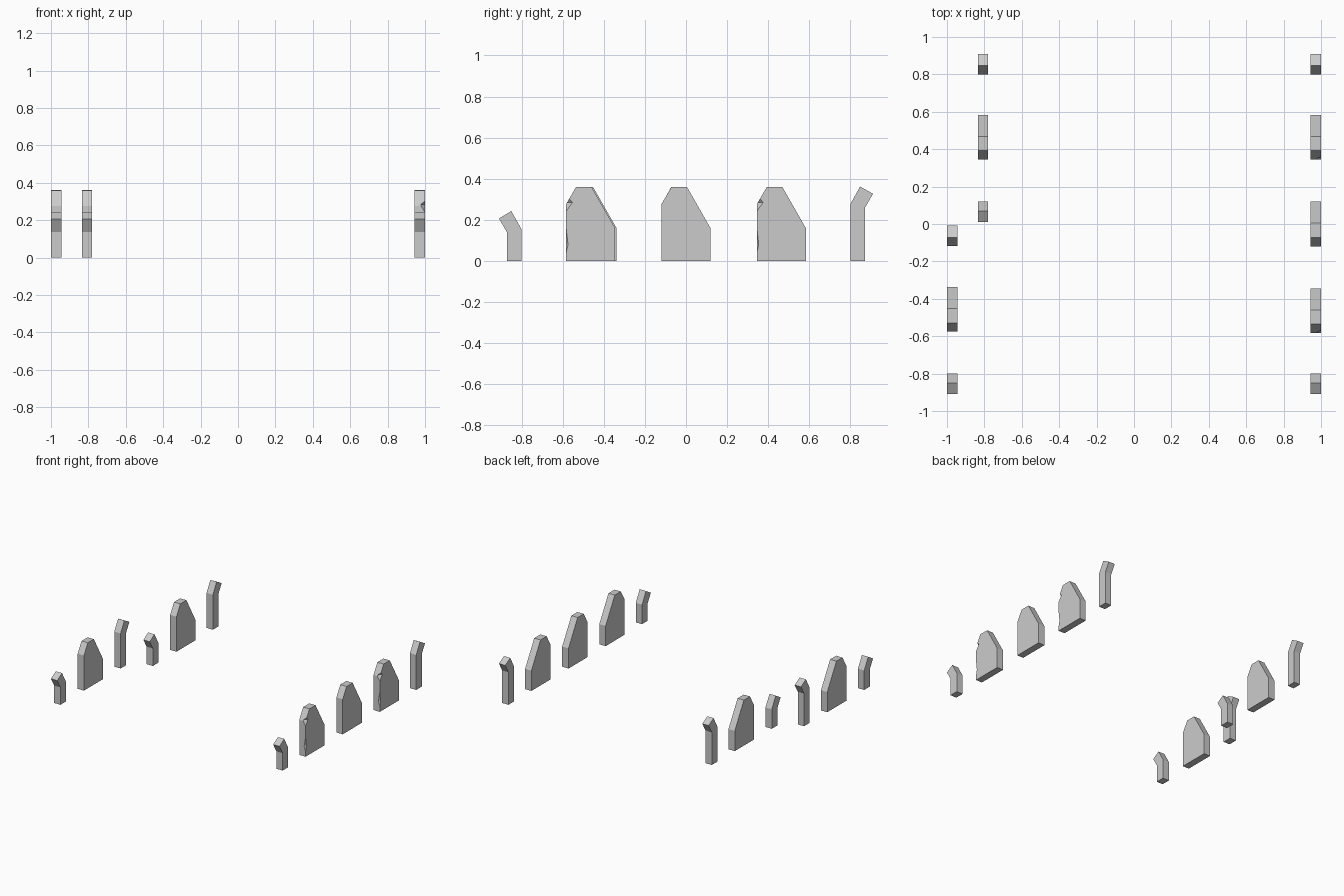
import bpy, bmesh

if "Cube" in bpy.data.objects:
    bpy.data.objects.remove(bpy.data.objects["Cube"])

T = 0.055  # board thickness

# side profiles as (y, z), relative to each board's own centre line
SLAB = [(-0.119, 0), (0.119, 0), (0.119, 0.16), (0.005, 0.36), (-0.071, 0.36), (-0.119, 0.277)]
SHORT = [(-0.87, 0), (-0.80, 0), (-0.80, 0.154), (-0.85, 0.243), (-0.91, 0.207), (-0.87, 0.138)]
TALL = [(0.80, 0), (0.87, 0), (0.87, 0.258), (0.91, 0.327), (0.847, 0.362), (0.80, 0.277)]


def board(name, profile, x0, dy):
    bm = bmesh.new()
    face = bm.faces.new([bm.verts.new((x0, y + dy, z)) for y, z in profile])
    ext = bmesh.ops.extrude_face_region(bm, geom=[face])
    verts = [v for v in ext["geom"] if isinstance(v, bmesh.types.BMVert)]
    bmesh.ops.translate(bm, vec=(T, 0, 0), verts=verts)
    bmesh.ops.recalc_face_normals(bm, faces=bm.faces)
    return finish(name, bm)


def finish(name, bm):
    me = bpy.data.meshes.new(name)
    bm.to_mesh(me)
    bm.free()
    ob = bpy.data.objects.new(name, me)
    bpy.context.collection.objects.link(ob)
    return ob


def chip(ob, y, z0, zm, z1, width, depth):
    # small wedge broken out of the outer front edge
    bm = bmesh.new()
    x = 1.004
    for p in [(x, y - 0.004, z0), (x, y - 0.004, z1), (x - width, y - 0.004, zm),
              (x, y + depth, zm), (x + 0.02, y - 0.02, zm)]:
        bm.verts.new(p)
    bmesh.ops.convex_hull(bm, input=bm.verts)
    bmesh.ops.recalc_face_normals(bm, faces=bm.faces)
    cutter = finish("chip_cutter", bm)
    cutter.hide_render = True
    cutter.hide_set(True)
    mod = ob.modifiers.new("chip", 'BOOLEAN')
    mod.operation = 'DIFFERENCE'
    mod.solver = 'EXACT'
    mod.object = cutter


XR, XL, XI = 1 - T, -1.0, -0.835

# right row: three slabs between two bent end posts
for i, y in enumerate((-0.464, 0, 0.464)):
    slab = board("right_slab_%d" % (i + 1), SLAB, XR, y)
    if i != 1:
        f = y - 0.119
        chip(slab, f, 0.23, 0.285, 0.33, 0.034, 0.035)
        chip(slab, f, 0.01, 0.08, 0.22, 0.022, 0.012)
board("right_front_post", SHORT, XR, 0)
board("right_back_post", TALL, XR, 0)

# left row, front half (outer) and back half (stepped in)
board("left_front_slab", SLAB, XL, -0.457)
board("left_front_short_post", SHORT, XL, 0)
board("left_front_tall_post", TALL, XL, -0.918)
board("left_back_slab", SLAB, XI, 0.464)
board("left_back_short_post", SHORT, XI, 0.92)
board("left_back_tall_post", TALL, XI, 0)
